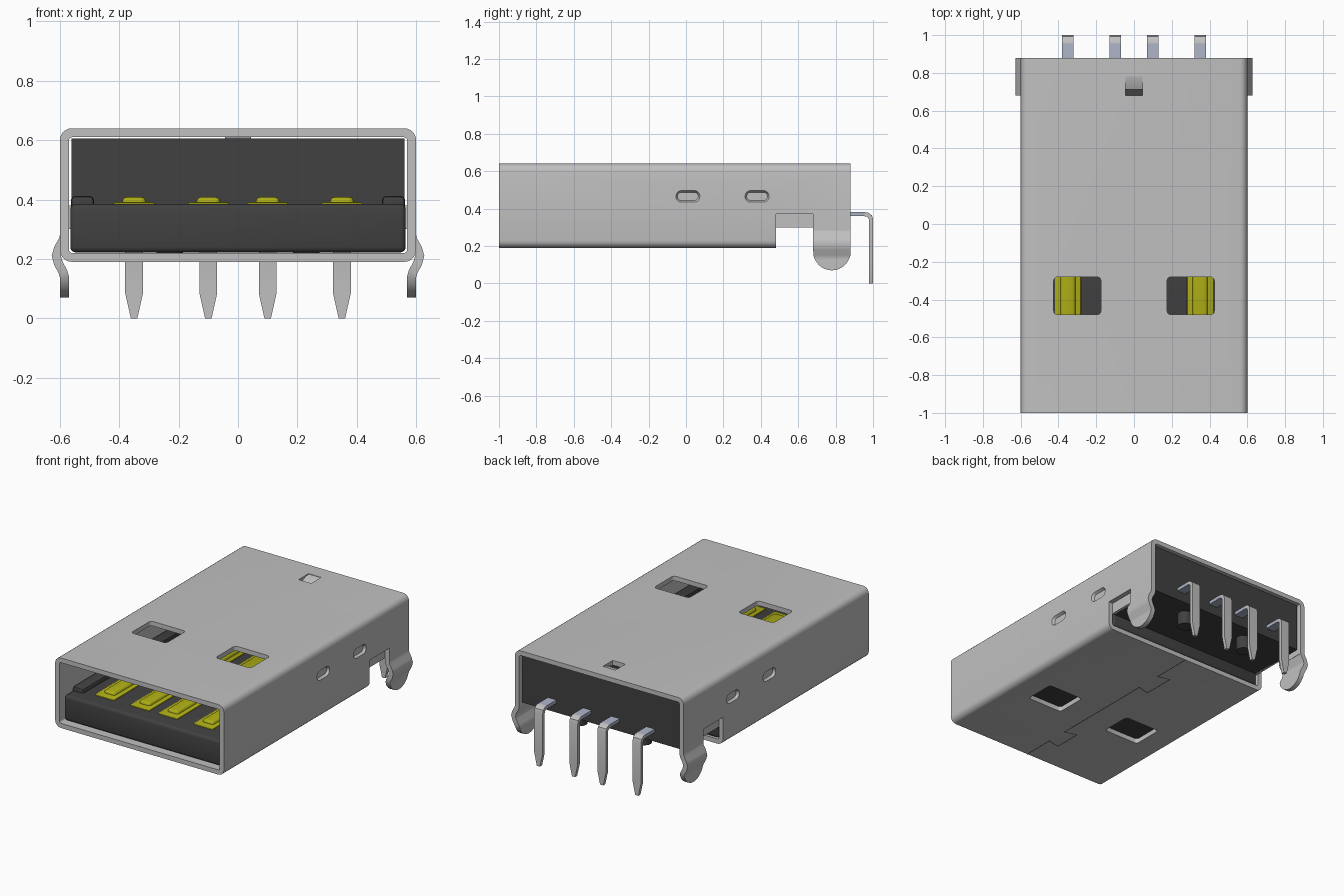
import bpy, bmesh, math
from mathutils import Vector

cube = bpy.data.objects.get("Cube")
if cube:
    bpy.data.objects.remove(cube)


def material(name, r, g, b):
    m = bpy.data.materials.new(name)
    m.use_nodes = True
    m.diffuse_color = (r, g, b, 1)
    m.node_tree.nodes["Principled BSDF"].inputs["Base Color"].default_value = (r, g, b, 1)
    return m


STEEL = material("steel grey", 0.53, 0.53, 0.53)
PLASTIC = material("dark plastic", 0.052, 0.052, 0.052)
GOLD = material("contact yellow", 0.42, 0.42, 0.008)
TIN = material("bluish tin", 0.40, 0.44, 0.55)


def finish(name, bm, *mats):
    bmesh.ops.recalc_face_normals(bm, faces=bm.faces)
    me = bpy.data.meshes.new(name)
    bm.to_mesh(me)
    bm.free()
    ob = bpy.data.objects.new(name, me)
    bpy.context.collection.objects.link(ob)
    for m in mats:
        me.materials.append(m)
    return ob


def box(name, lo, hi, mat, bevel=0, segs=2, axis=None):
    """Box between two corners; bevels all edges, or only those along one axis."""
    bm = bmesh.new()
    bmesh.ops.create_cube(bm, size=1)
    lo, hi = Vector(lo), Vector(hi)
    for v in bm.verts:
        v.co = (lo + hi) / 2 + v.co * (hi - lo)
    if bevel:
        edges = [e for e in bm.edges if axis is None
                 or abs((e.verts[0].co - e.verts[1].co).normalized()[axis]) > 0.9]
        bmesh.ops.bevel(bm, geom=edges, offset=bevel, segments=segs, profile=0.5, affect='EDGES')
    return finish(name, bm, mat)


def apply_modifier(ob, mod):
    bpy.context.view_layer.objects.active = ob
    bpy.ops.object.modifier_apply(modifier=mod.name)


def cut(ob, cutter):
    mod = ob.modifiers.new("cut", 'BOOLEAN')
    mod.operation, mod.solver, mod.object = 'DIFFERENCE', 'EXACT', cutter
    apply_modifier(ob, mod)
    bpy.data.objects.remove(cutter)


def strip(name, rows, place, thick, *mats):
    """Bent sheet: rows of (a, b, half width), placed by a function, then thickened."""
    bm = bmesh.new()
    pairs = [[bm.verts.new(place(a, b, s * w)) for s in (-1, 1)] for a, b, w in rows]
    for p, q in zip(pairs, pairs[1:]):
        bm.faces.new((p[0], p[1], q[1], q[0]))
    ob = finish(name, bm, *mats)
    mod = ob.modifiers.new("thick", 'SOLIDIFY')
    mod.thickness, mod.offset, mod.use_even_offset = thick, 0, True
    apply_modifier(ob, mod)
    return ob


def rounded_rect(hx, z0, z1, r, n=5):
    pts = []
    for k, (cx, cz) in enumerate([(hx - r, z1 - r), (r - hx, z1 - r), (r - hx, z0 + r), (hx - r, z0 + r)]):
        for i in range(n + 1):
            t = math.pi / 2 * (k + i / n)
            pts.append((cx + r * math.cos(t), cz + r * math.sin(t)))
    return pts


# Metal shell: a rounded tube
bm = bmesh.new()
loops = []
for pts, y in [(rounded_rect(0.6, 0.19, 0.64, 0.04), -1), (rounded_rect(0.6, 0.19, 0.64, 0.04), 0.88),
               (rounded_rect(0.57, 0.22, 0.61, 0.012), 0.88), (rounded_rect(0.57, 0.22, 0.61, 0.012), -1)]:
    loops.append([bm.verts.new((x, y, z)) for x, z in pts])
for a, b in zip(loops, loops[1:] + loops[:1]):
    for i in range(len(a)):
        j = (i + 1) % len(a)
        bm.faces.new((a[i], a[j], b[j], b[i]))
shell = finish("shell", bm, STEEL)

# Rear floor opening, side notches and lance hole
cut(shell, box("floor_cutter", (-1, 0.48, 0), (1, 1, 0.27), STEEL))
cut(shell, box("notch_cutter", (-1, 0.48, 0.1), (1, 0.68, 0.37), STEEL))
cut(shell, box("lance_cutter", (-0.045, 0.68, 0.5), (0.045, 0.78, 0.8), STEEL))


# Tapered slot for the side dimples
def dimple_cutter(s, y, z):
    bm = bmesh.new()
    rings = []
    for x, h, r in [(0.61, 0.07, 0.037), (0.584, 0.056, 0.022)]:
        ring = []
        for i in range(20):
            t = math.tau * (i + 0.5) / 20
            c = math.cos(t)
            ring.append(bm.verts.new((s * x, y + r * c + math.copysign(h - r, c), z + r * math.sin(t))))
        rings.append(ring)
        bm.faces.new(ring)
    a, b = rings
    for i in range(20):
        j = (i + 1) % 20
        bm.faces.new((a[i], a[j], b[j], b[i]))
    return finish("dimple_cutter", bm, STEEL)


def tab_place(s):
    return lambda x, z, w: (s * x, 0.78 + w, z)


tab_rows = [(0.585, 0.28, 0.1), (0.588, 0.265, 0.1), (0.605, 0.235, 0.1), (0.612, 0.21, 0.1),
            (0.605, 0.185, 0.1), (0.589, 0.155, 0.1), (0.585, 0.14, 0.1)]
tab_rows = [(x, z, w if z > 0.17 else math.sqrt(0.01 - (0.17 - z) ** 2)) for x, z, w in tab_rows]
for i in range(1, 8):
    t = 0.3 + (math.pi / 2 - 0.36) * i / 7
    tab_rows.append((0.585, 0.17 - 0.1 * math.sin(t), 0.1 * math.cos(t)))

for side, s in (("right", -1), ("left", 1)):
    # Spring windows through roof and floor
    xs = sorted((s * 0.175, s * 0.425))
    cut(shell, box("window_cutter", (xs[0], -0.48, 0), (xs[1], -0.28, 0.8), STEEL, 0.02, 3, 2))
    for y in (0.01, 0.38):
        cut(shell, dimple_cutter(s, y, 0.465))
    # Board clip and folded lip in the notch
    strip(side + "_board_clip", tab_rows, tab_place(s), 0.03, STEEL)
    xs = sorted((s * 0.555, s * 0.57))
    box(side + "_notch_lip", (xs[0], 0.47, 0.30), (xs[1], 0.69, 0.38), STEEL)
    # Tongue side rail and locating peg
    xs = sorted((s * 0.485, s * 0.563))
    box(side + "_tongue_rail", (xs[0], -0.88, 0.36), (xs[1], 0.22, 0.412), PLASTIC, 0.014, 2)
    bm = bmesh.new()
    bmesh.ops.create_cone(bm, cap_ends=True, segments=20, radius1=0.045, radius2=0.045, depth=0.1)
    bmesh.ops.translate(bm, verts=bm.verts, vec=(s * 0.23, 0.75, 0.265))
    finish(side + "_locating_peg", bm, PLASTIC)

# Roof lance bent downward
strip("roof_lance", [(0.785, 0.628, 0.044), (0.75, 0.622, 0.044), (0.715, 0.606, 0.044)],
      lambda y, z, w: (w, y, z), 0.02, STEEL)

# Insulator: tongue and rear block
box("tongue", (-0.565, -0.96, 0.222), (0.565, 0.478, 0.385), PLASTIC, 0.018, 3)
rear = box("rear_block", (-0.56, 0.2, 0.30), (0.56, 0.86, 0.606), PLASTIC)
cut(rear, box("pocket_cutter", (-0.045, 0.68, 0.57), (0.045, 0.78, 0.7), PLASTIC))

# Contacts and bent solder pins
pin_rows = [(0.80, 0.37, 0.03), (0.955, 0.37, 0.03), (0.972, 0.367, 0.03), (0.984, 0.358, 0.03),
            (0.989, 0.342, 0.03), (0.989, 0.085, 0.03), (0.989, 0, 0.011)]
for n, x in enumerate((-0.35, -0.1, 0.1, 0.35), 1):
    box(f"contact_{n}", (x - 0.07, -0.86, 0.37), (x + 0.07, 0.2, 0.391), GOLD, 0.008, 2)
    box(f"contact_ridge_{n}", (x - 0.04, -0.81, 0.375), (x + 0.04, 0.15, 0.408), GOLD, 0.016, 3)
    pin = strip(f"solder_pin_{n}", pin_rows, lambda y, z, w, x=x: (x + w, y, z), 0.022, STEEL, TIN)
    for p in pin.data.polygons:
        p.material_index = int(p.center.y < 0.96 and p.center.z > 0.3)

# Interlocking seam under the floor
bm = bmesh.new()
path = [(0, -0.998), (0, -0.79), (-0.08, -0.81), (-0.08, -0.63), (0, -0.65),
        (0, 0.05), (-0.08, 0.03), (-0.08, 0.24), (0, 0.22), (0, 0.478)]
for a, b in zip(path, path[1:]):
    a, b = Vector((*a, 0.1885)), Vector((*b, 0.1885))
    d = (b - a).normalized() * 0.003
    side = Vector((-d.y, d.x, 0))
    bm.faces.new([bm.verts.new(p) for p in (a - d - side, b + d - side, b + d + side, a - d + side)])
finish("floor_seam", bm, PLASTIC)
box("front_seam", (-0.0025, -1.0, 0.19), (0.0025, -0.99, 0.2205), PLASTIC)

# Smooth curved surfaces, keep edges sharp
bpy.ops.object.select_all(action='DESELECT')
for ob in bpy.context.collection.objects:
    if ob.type == 'MESH':
        ob.select_set(True)
        bpy.context.view_layer.objects.active = ob
bpy.ops.object.shade_smooth_by_angle(angle=math.radians(35))
